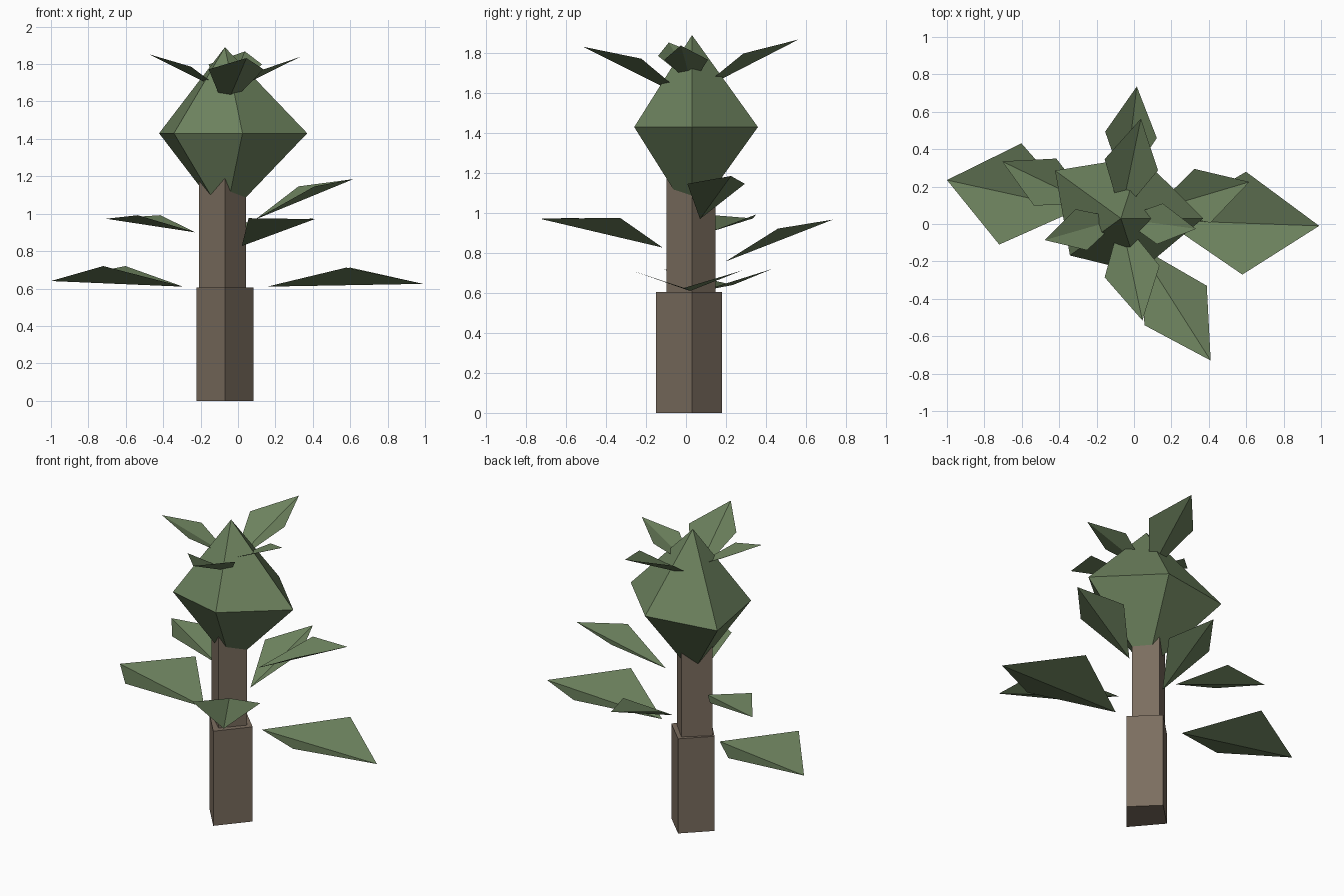
import bpy
from math import cos, sin, tau
from mathutils import Vector

if "Cube" in bpy.data.objects:
    bpy.data.objects.remove(bpy.data.objects["Cube"])

CX, CY = -0.07, 0.03  # trunk axis


def material(name, rgb):
    m = bpy.data.materials.new(name)
    m.diffuse_color = (*rgb, 1)
    m.use_nodes = True
    m.node_tree.nodes["Principled BSDF"].inputs["Base Color"].default_value = m.diffuse_color
    return m


bark = material("bark", (0.20, 0.155, 0.115))
green = material("green", (0.15, 0.22, 0.11))


def make(name, verts, faces, mat):
    me = bpy.data.meshes.new(name)
    me.from_pydata([tuple(v) for v in verts], [], faces)
    me.materials.append(mat)
    ob = bpy.data.objects.new(name, me)
    bpy.context.collection.objects.link(ob)
    return ob


def ring(radii, z):
    n = len(radii)
    return [(CX + r * cos(tau * i / n), CY + r * sin(tau * i / n), z)
            for i, r in enumerate(radii)]


def prism(name, radii, z0, z1):
    n = len(radii)
    sides = [(i, (i + 1) % n, (i + 1) % n + n, i + n) for i in range(n)]
    caps = [tuple(reversed(range(n))), tuple(range(n, 2 * n))]
    make(name, ring(radii, z0) + ring(radii, z1), sides + caps, bark)


def leaf(name, base, tip, half_width, side_z):
    # two triangles folded along the base-tip line, sides raised
    b, t = Vector(base), Vector(tip)
    d = (t - b).to_2d().normalized()
    mid = b.lerp(t, 0.52)
    l = Vector((mid.x - d.y * half_width, mid.y + d.x * half_width, side_z))
    r = Vector((mid.x + d.y * half_width, mid.y - d.x * half_width, side_z))
    make(name, [b, r, t, l], [(0, 1, 2), (0, 2, 3)], green)


# Trunk: two slightly uneven four-sided blocks
prism("lower_trunk", [0.153, 0.15, 0.153, 0.18], 0, 0.605)
prism("upper_trunk", [0.112, 0.117, 0.138, 0.127], 0.605, 1.2)

# Crown: uneven five-sided double pyramid
verts = ring([0.44, 0.347, 0.435, 0.337, 0.304], 1.43)
verts += [(CX, CY, 1.89), (CX, CY, 0.97)]
faces = []
for i in range(5):
    j = (i + 1) % 5
    faces += [(i, j, 5), (j, i, 6)]
make("crown", verts, faces, green)

# Leaves: base, tip, half width, side height
leaves = {
    "low_leaf": [
        ((0.155, 0.02, 0.61), (0.99, -0.01, 0.625), 0.275, 0.712),
        ((-0.294, 0.08, 0.61), (-1.0, 0.235, 0.64), 0.277, 0.72)],
    "middle_leaf": [
        ((0.094, 0.07, 0.97), (0.617, 0.225, 1.185), 0.15, 1.146),
        ((0.02, -0.117, 0.827), (0.41, -0.73, 0.971), 0.197, 0.976),
        ((-0.227, 0.105, 0.90), (-0.705, 0.335, 0.973), 0.139, 0.992),
        ((-0.05, 0.197, 0.757), (0.015, 0.735, 0.967), 0.139, 0.922)],
    "top_leaf": [
        ((CX, CY, 1.56), (0.045, -0.516, 1.832), 0.15, 1.772),
        ((CX, CY + 0.02, 1.605), (0.037, 0.563, 1.868), 0.146, 1.798),
        ((CX, CY, 1.65), (-0.478, -0.086, 1.853), 0.114, 1.786),
        ((CX, CY, 1.64), (0.331, -0.026, 1.838), 0.11, 1.767)],
}
for kind, items in leaves.items():
    for n, spec in enumerate(items, 1):
        leaf(f"{kind}_{n}", *spec)
